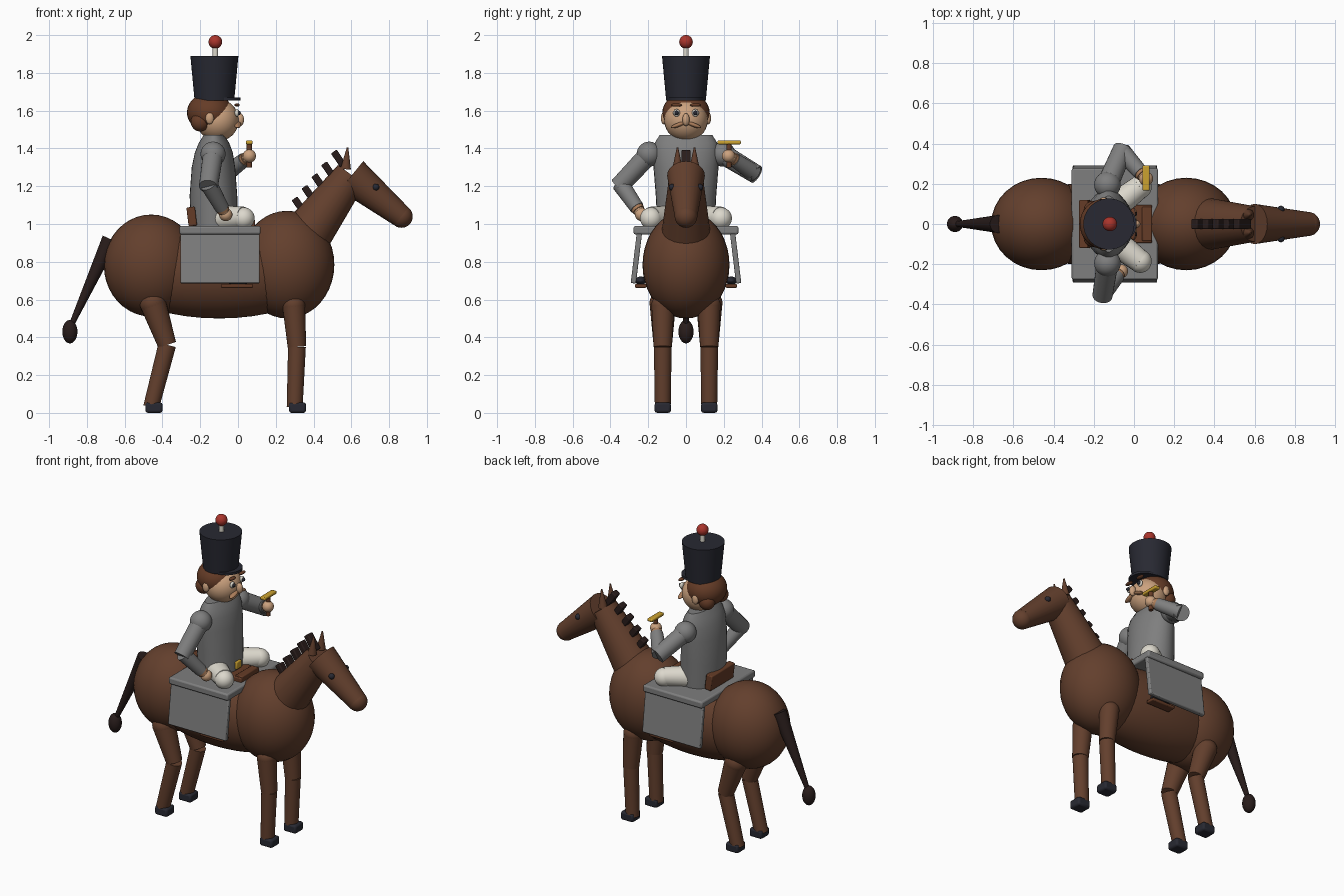
import bpy, math
from mathutils import Vector

cube = bpy.data.objects.get("Cube")
if cube:
    bpy.data.objects.remove(cube, do_unlink=True)


def material(name, *rgb):
    mat = bpy.data.materials.new(name)
    mat.use_nodes = True
    mat.diffuse_color = (*rgb, 1)
    mat.node_tree.nodes["Principled BSDF"].inputs["Base Color"].default_value = (*rgb, 1)
    return mat


horse = material("horse_brown", .125, .05, .026)
mane = material("mane_dark_brown", .022, .012, .011)
black = material("blue_black", .021, .022, .032)
grey = material("coat_grey", .21, .21, .21)
white = material("cream_white", .72, .69, .61)
skin = material("skin", .6, .36, .21)
tan = material("dark_skin", .4, .2, .1)
gold = material("gold", .6, .36, .03)
red = material("red", .4, .035, .025)
leather = material("leather_brown", .13, .045, .02)


def finish(name, mat):
    obj = bpy.context.object
    obj.name = obj.data.name = name
    obj.data.materials.append(mat)
    bpy.ops.object.transform_apply(location=False, rotation=False, scale=True)
    bpy.ops.object.shade_smooth_by_angle(angle=math.radians(40))
    return obj


def ball(name, mat, centre, size, tilt=(0, 0, 0)):
    """Ellipsoid; size is one radius or three."""
    bpy.ops.mesh.primitive_uv_sphere_add(segments=32, ring_count=20, radius=1,
                                         location=centre, rotation=tilt)
    bpy.context.object.scale = size if isinstance(size, tuple) else (size,) * 3
    return finish(name, mat)


def limb(name, mat, start, end, r_start, r_end, sides=24):
    """Tapered cylinder between two points."""
    a, b = Vector(start), Vector(end)
    bpy.ops.mesh.primitive_cone_add(vertices=sides, radius1=r_start, radius2=r_end,
                                    depth=(b - a).length, location=(a + b) / 2)
    bpy.context.object.rotation_euler = (b - a).to_track_quat('Z', 'Y').to_euler()
    return finish(name, mat)


def box(name, mat, centre, size, tilt=(0, 0, 0), bevel=.006):
    bpy.ops.mesh.primitive_cube_add(size=1, location=centre, rotation=tilt)
    bpy.context.object.scale = size
    obj = finish(name, mat)
    mod = obj.modifiers.new("bevel", 'BEVEL')
    mod.width = bevel
    mod.segments = 2
    return obj


# Horse body, neck and head
ball("horse_rump", horse, (-.46, 0, .78), (.25, .23, .27))
ball("horse_chest", horse, (.26, 0, .785), (.25, .23, .285))
ball("horse_barrel", horse, (-.1, 0, .75), (.58, .215, .25))
limb("horse_neck", horse, (.37, 0, .95), (.6, 0, 1.26), .13, .088)
limb("horse_head", horse, (.6, 0, 1.255), (.865, 0, 1.04), .1, .06)
ball("horse_muzzle", horse, (.865, 0, 1.04), .06)

# Mane tufts
for i in range(5):
    tuft = Vector((.33 + .052 * i, 0, 1.09 + .062 * i))
    box("mane_tuft", mane, tuft, (.037, .05, .11), (0, -.6, 0))

# Tail
limb("tail", mane, (-.675, 0, .92), (-.88, 0, .47), .045, .014)
ball("tail_tip", mane, (-.89, 0, .43), (.04, .04, .062))


def horse_leg(name, y, hip, knee, ankle, radius):
    hip, knee, ankle = (Vector((x, y, z)) for x, z in (hip, knee, ankle))
    ball(name + "_hip", horse, hip, radius)
    limb(name + "_upper", horse, hip, knee, radius, .049)
    limb(name + "_lower", horse, knee, ankle, .047, .042)
    box(name + "_hoof", black, (ankle.x + .015, y, .028), (.09, .086, .055), bevel=.012)


for side, word in ((-1, "right"), (1, "left")):
    # Horse legs and face
    horse_leg(word + "_front_leg", side * .123, (.295, .57), (.312, .35), (.3, .03), .06)
    horse_leg(word + "_hind_leg", side * .123, (-.45, .58), (-.375, .36), (-.46, .03), .07)
    ball(word + "_horse_eye", black, (.73, side * .073, 1.195), .018)
    limb(word + "_horse_ear", horse, (.57, side * .045, 1.29), (.58, side * .045, 1.405), .028, .004)

    # Saddle cloth flap, stirrup and boot
    box(word + "_cloth_flap", grey, (-.095, side * .262, .825), (.42, .028, .28), (side * .12, 0, 0))
    box(word + "_stirrup", leather, (-.005, side * .24, .672), (.17, .06, .02))
    ball(word + "_boot", black, (0, side * .24, .7), (.07, .03, .022))

    # Rider thigh and knee
    limb(word + "_thigh", white, (-.12, side * .07, 1.03), (.03, side * .185, 1.035), .07, .057)
    ball(word + "_knee", white, (.03, side * .185, 1.03), .058)

    # Rider face
    ball(word + "_eye_white", white, (-.006, side * .05, 1.588), (.012, .018, .02))
    ball(word + "_pupil", black, (.003, side * .05, 1.588), .012)
    ball(word + "_eyebrow", leather, (-.005, side * .05, 1.63), (.014, .03, .009))
    ball(word + "_moustache", tan, (-.002, side * .04, 1.525), (.018, .042, .011), (side * -.35, 0, 0))
    ball(word + "_ear", skin, (-.15, side * .118, 1.56), (.022, .015, .032))
    ball(word + "_sideburn", leather, (-.2, side * .07, 1.54), (.05, .045, .05))

# Saddle
box("saddle_cloth_top", grey, (-.095, 0, .967), (.43, .555, .045), bevel=.01)
box("saddle_seat", leather, (-.08, 0, 1), (.34, .19, .035))
box("saddle_cantle", leather, (-.245, 0, 1.04), (.045, .24, .1), (0, -.12, 0))
box("saddle_pommel", leather, (.065, 0, 1.005), (.05, .17, .04))
box("belt_buckle", gold, (0, 0, 1.05), (.02, .05, .05))

# Rider torso, lofted from ellipse rings: height, centre, half depth, half width
rings = [(.99, -.125, .125, .152), (1.15, -.13, .126, .16), (1.3, -.13, .115, .172),
         (1.38, -.128, .1, .174), (1.43, -.127, .08, .165), (1.47, -.127, .055, .14)]
sides = 32
verts, faces = [], []
for z, cx, rx, ry in rings:
    for k in range(sides):
        a = math.tau * k / sides
        verts.append((cx + rx * math.cos(a), ry * math.sin(a), z))
for j in range(len(rings) - 1):
    for k in range(sides):
        n = (k + 1) % sides
        faces.append((j * sides + k, j * sides + n, (j + 1) * sides + n, (j + 1) * sides + k))
faces.append(tuple(reversed(range(sides))))
faces.append(tuple(range(len(verts) - sides, len(verts))))
mesh = bpy.data.meshes.new("torso")
mesh.from_pydata(verts, [], faces)
torso = bpy.data.objects.new("torso", mesh)
bpy.context.collection.objects.link(torso)
bpy.ops.object.select_all(action='DESELECT')
torso.select_set(True)
bpy.context.view_layer.objects.active = torso
finish("torso", grey)


def arm(name, shoulder, elbow, hand):
    s, e, h = Vector(shoulder), Vector(elbow), Vector(hand)
    wrist = e.lerp(h, .78)
    ball(name + "_shoulder", grey, s, .066)
    limb(name + "_upper_arm", grey, s, e + (e - s) * .08, .054, .05)
    limb(name + "_forearm", grey, e, wrist, .046, .038)
    limb(name + "_cuff", tan, wrist, e.lerp(h, .86), .034, .034)
    limb(name + "_wrist", skin, e.lerp(h, .84), h, .028, .028)
    ball(name + "_hand", skin, h, .035)


arm("right_arm", (-.132, -.195, 1.37), (-.155, -.345, 1.21), (-.065, -.235, 1.05))
arm("left_arm", (-.132, .195, 1.37), (-.06, .36, 1.27), (.06, .225, 1.36))

# Hilt held in the left hand
limb("hilt_grip", leather, (.06, .228, 1.3), (.06, .228, 1.425), .014, .014)
box("hilt_guard", gold, (.06, .228, 1.432), (.036, .125, .02))

# Rider head and hair
ball("head", skin, (-.108, 0, 1.55), (.112, .115, .112))
ball("hair", leather, (-.15, 0, 1.59), (.12, .125, .105))
ball("nose", skin, (.01, 0, 1.552), (.022, .019, .034))

# Tall hat with peak, stem and bobble
limb("hat", black, (-.125, 0, 1.655), (-.125, 0, 1.89), .105, .127, 40)
limb("hat_peak", black, (-.08, 0, 1.655), (-.08, 0, 1.67), .093, .093, 32)
limb("hat_stem", white, (-.12, 0, 1.88), (-.12, 0, 1.95), .014, .014)
ball("hat_bobble", red, (-.12, 0, 1.964), .036)
